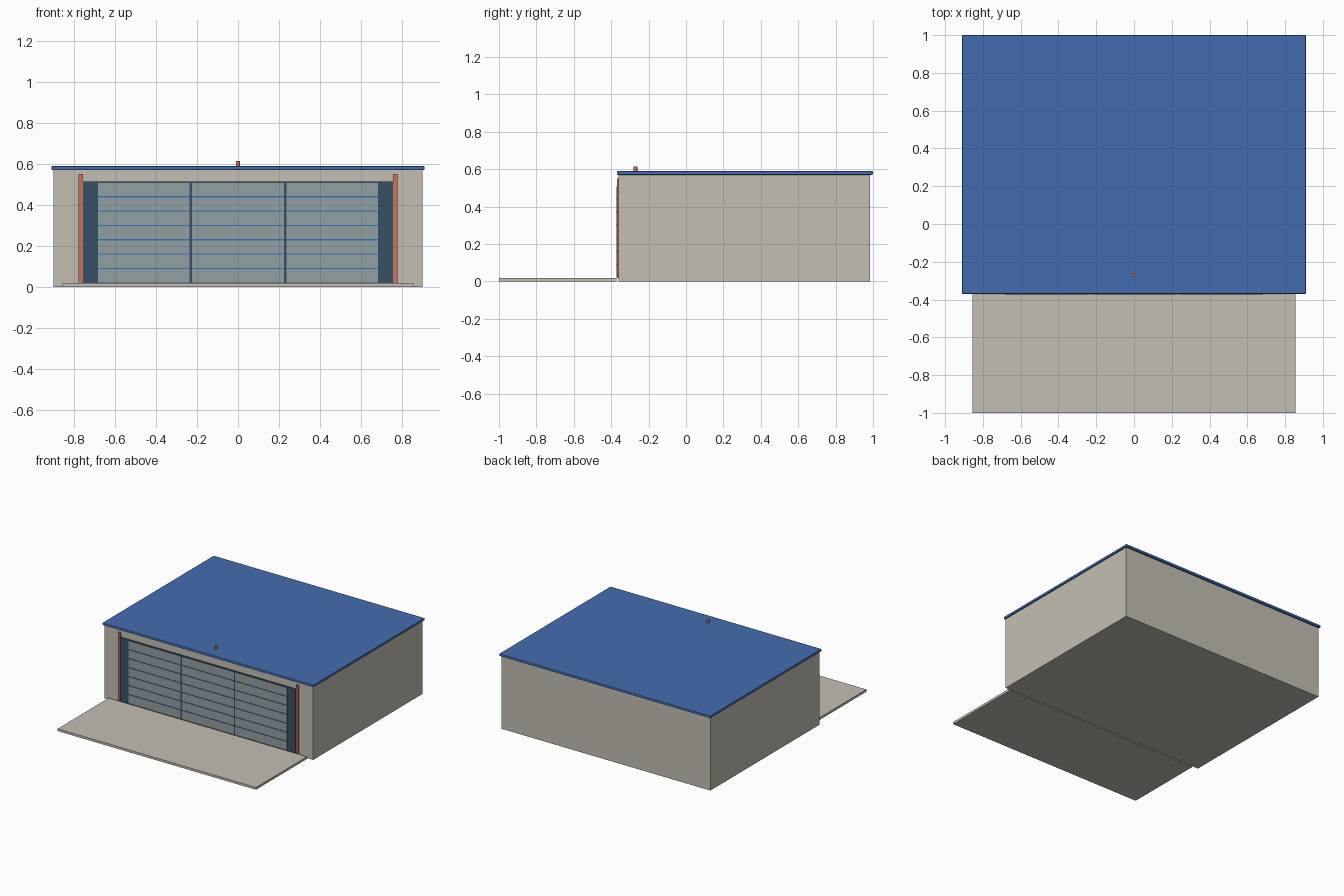
import bpy

old = bpy.data.objects.get("Cube")
if old:
    bpy.data.objects.remove(old, do_unlink=True)


def material(name, rgb):
    m = bpy.data.materials.new(name)
    m.use_nodes = True
    color = (*rgb, 1.0)
    m.diffuse_color = color
    m.node_tree.nodes["Principled BSDF"].inputs["Base Color"].default_value = color
    return m


CONCRETE = material("warm concrete", (0.55, 0.52, 0.45))
BLUE = material("roof blue", (0.057, 0.15, 0.43))
SLATE = material("dark slate", (0.037, 0.08, 0.125))
PANEL = material("grey panel", (0.29, 0.35, 0.365))
RED = material("signal red", (0.60, 0.17, 0.11))


def box(name, x, y, z, mat, bevel=0):
    """Box from (min, max) ranges on each axis."""
    ranges = (x, y, z)
    bpy.ops.mesh.primitive_cube_add(size=1, location=[(a + b) / 2 for a, b in ranges])
    ob = bpy.context.object
    ob.name = name
    ob.scale = [b - a for a, b in ranges]
    bpy.ops.object.transform_apply(location=False, rotation=False, scale=True)
    ob.data.materials.append(mat)
    if bevel:
        mod = ob.modifiers.new("soft edge", "BEVEL")
        mod.width = bevel
        mod.segments = 2
    return ob


# Building shell, roof slab and driveway
box("walls", (-0.90, 0.90), (-0.36, 0.985), (0, 0.575), CONCRETE)
box("roof", (-0.91, 0.91), (-0.37, 1.0), (0.57, 0.59), BLUE, bevel=0.005)
box("driveway", (-0.855, 0.855), (-1.0, -0.372), (0, 0.018), CONCRETE)

# Dark door surround
box("door_surround", (-0.755, 0.755), (-0.368, -0.359), (0.018, 0.515), SLATE)

# Three door leaves, each crossed by thin ribs
for side, center in (("right", -0.46), ("middle", 0), ("left", 0.46)):
    x = (center - 0.224, center + 0.224)
    box(side + "_door", x, (-0.371, -0.366), (0.022, 0.508), PANEL)
    for i in range(6):
        z = 0.09 + 0.07 * i
        box(f"{side}_door_rib_{i + 1}", x, (-0.374, -0.37), (z - 0.003, z + 0.003), BLUE)

# Red guide strips beside the door
for side, s in (("left", 1), ("right", -1)):
    box(side + "_guide", sorted((s * 0.757, s * 0.777)), (-0.369, -0.359), (0.018, 0.55), RED)

# Warning lamp on the roof
bpy.ops.mesh.primitive_cylinder_add(vertices=16, radius=0.01, depth=0.027,
                                    location=(0, -0.27, 0.6015))
lamp = bpy.context.object
lamp.name = "roof_lamp"
lamp.data.materials.append(RED)
bpy.ops.object.shade_smooth_by_angle()
